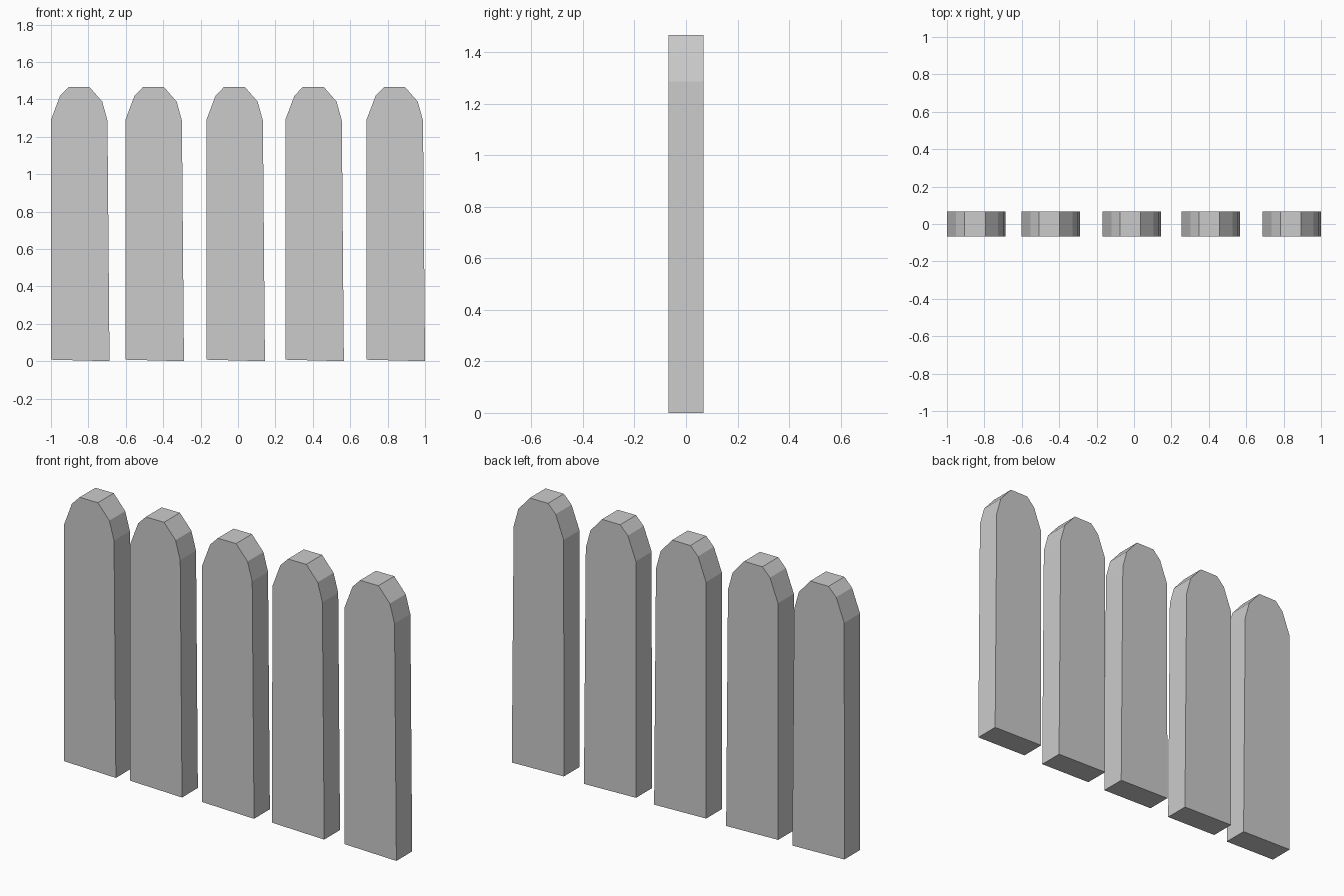
import bpy
import bmesh

if "Cube" in bpy.data.objects:
    bpy.data.objects.remove(bpy.data.objects["Cube"])

HALF_DEPTH = 0.068

# Picket outline (x from the lower left corner, z), slightly uneven as hand cut
OUTLINE = [(0.0, 0.008), (0.313, 0.0), (0.302, 1.287), (0.274, 1.388),
           (0.205, 1.467), (0.095, 1.467), (0.049, 1.42), (0.001, 1.293)]


def picket(name, left):
    bm = bmesh.new()
    front = bm.faces.new([bm.verts.new((left + x, -HALF_DEPTH, z)) for x, z in OUTLINE])
    # Extrude the outline through to the back
    ext = bmesh.ops.extrude_face_region(bm, geom=[front], use_keep_orig=True)
    verts = [g for g in ext["geom"] if isinstance(g, bmesh.types.BMVert)]
    bmesh.ops.translate(bm, verts=verts, vec=(0, 2 * HALF_DEPTH, 0))
    bmesh.ops.recalc_face_normals(bm, faces=bm.faces)
    mesh = bpy.data.meshes.new(name)
    bm.to_mesh(mesh)
    bm.free()
    obj = bpy.data.objects.new(name, mesh)
    bpy.context.collection.objects.link(obj)


# Row of five unevenly spaced pickets
for i, left in enumerate([-1.0, -0.602, -0.169, 0.253, 0.687], 1):
    picket(f"fence_picket_{i}", left)
